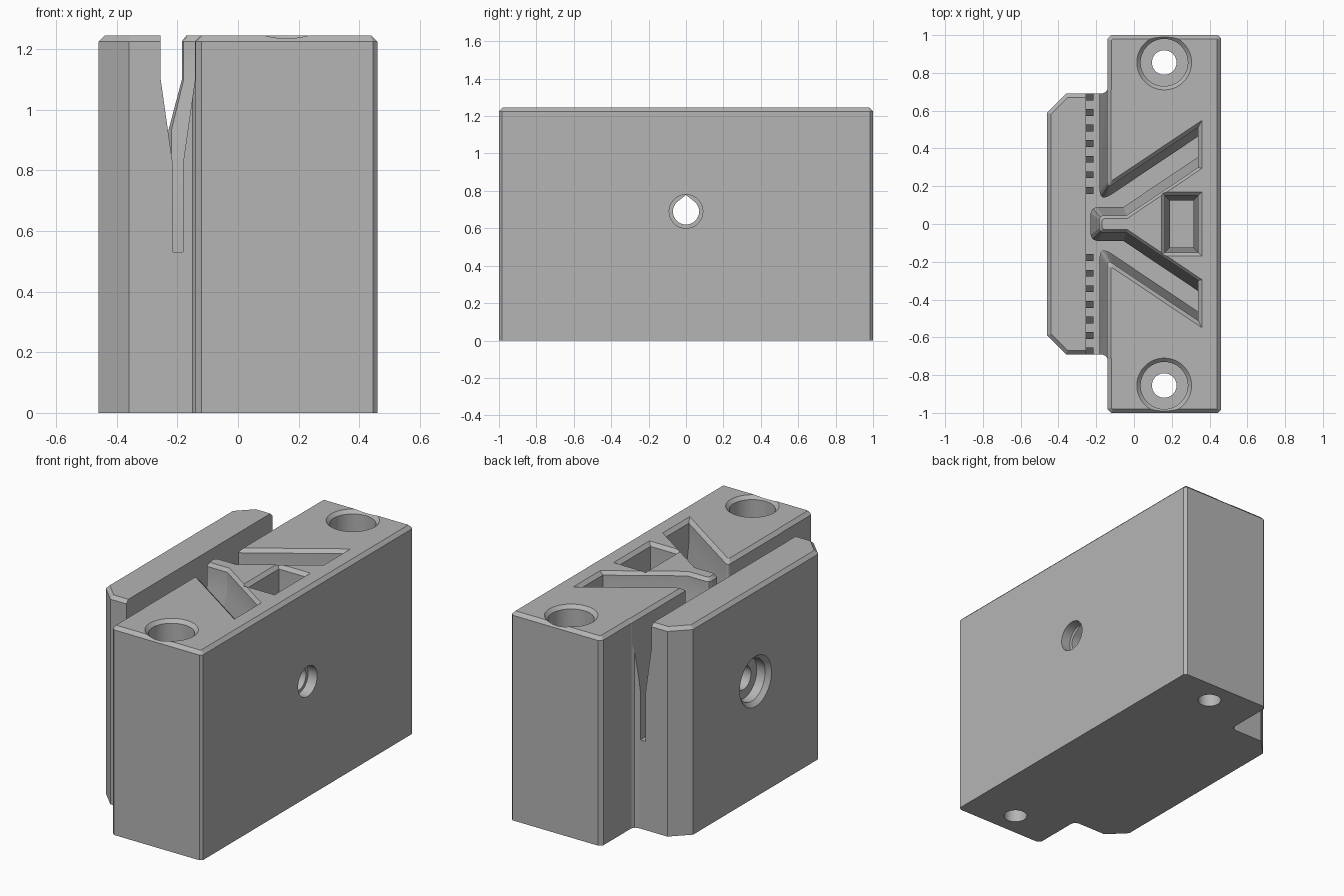
import bpy, bmesh, math

cube = bpy.data.objects.get("Cube")
if cube:
    bpy.data.objects.remove(cube, do_unlink=True)

TOP = 1.245
RIM = TOP - 0.02

mat = bpy.data.materials.new("plain_grey")
mat.use_nodes = True
grey = (0.46, 0.46, 0.46, 1)
mat.diffuse_color = grey
mat.node_tree.nodes["Principled BSDF"].inputs["Base Color"].default_value = grey


def loft(name, rings):
    """Closed solid through rings of equal point count."""
    bm = bmesh.new()
    loops = [[bm.verts.new(p) for p in ring] for ring in rings]
    n = len(loops[0])
    for a, b in zip(loops, loops[1:]):
        for i in range(n):
            j = (i + 1) % n
            bm.faces.new((a[i], a[j], b[j], b[i]))
    bm.faces.new(loops[0][::-1])
    bm.faces.new(loops[-1])
    bmesh.ops.recalc_face_normals(bm, faces=bm.faces)
    mesh = bpy.data.meshes.new(name)
    bm.to_mesh(mesh)
    bm.free()
    ob = bpy.data.objects.new(name, mesh)
    bpy.context.collection.objects.link(ob)
    mesh.materials.append(mat)
    return ob


def level(points, z):
    return [(x, y, z) for x, y in points]


def mirror_y(half):
    """Complete an outline whose first half runs from y = 0 towards +y."""
    return half + [(x, -y) for x, y in reversed(half)]


def cut(target, cutter):
    cutter.hide_render = True
    mod = target.modifiers.new("cut", 'BOOLEAN')
    mod.operation = 'DIFFERENCE'
    mod.solver = 'EXACT'
    mod.object = cutter
    bpy.context.view_layer.objects.active = target
    bpy.ops.object.modifier_apply(modifier=mod.name)
    bpy.data.objects.remove(cutter, do_unlink=True)


def circle(r, n=48):
    return [(r * math.cos(2 * math.pi * i / n), r * math.sin(2 * math.pi * i / n)) for i in range(n)]


def bore_z(x, y, profile):
    return loft("screw_bore", [[(x + u, y + v, z) for u, v in circle(r)] for r, z in profile])


def bore_x(z, profile):
    return loft("clamp_bore", [[(x, u, z + v) for u, v in circle(r)] for r, x in profile])


# Body: wide block with a chamfered jaw at its right side
outline = mirror_y([(-0.46, 0.59), (-0.36, 0.69), (-0.17, 0.69), (-0.15, 0.698),
                    (-0.14, 0.715), (-0.14, 0.98), (-0.12, 1), (0.445, 1), (0.46, 0.985)])
body = loft("clamp_body", [level(outline, 0), level(outline, TOP)])
bm = bmesh.new()
bm.from_mesh(body.data)
rim = [e for e in bm.edges if all(v.co.z > TOP - 0.001 for v in e.verts)]
bmesh.ops.bevel(bm, geom=rim, offset=0.02, segments=1, affect='EDGES')
bm.to_mesh(body.data)
bm.free()


# Trough: jaw slot that opens into a wedge-shaped recess
def trough_ring(d):
    slope, x0 = 0.67, -0.142 + d
    y0 = 0.284 + 1.2 * d + slope * x0
    t = 0.03 - 0.9 * d
    xe = 0.34 + max(d, 0)
    a, c, b = (x0, y0 + t), (x0, y0), (x0 + t, y0 + slope * t)
    arc = []
    for i in range(7):
        k = i / 6
        arc.append(tuple((1 - k) ** 2 * p + 2 * k * (1 - k) * q + k * k * r
                         for p, q, r in zip(a, c, b)))
    end = (xe, 0.284 + 1.2 * d + slope * xe)
    return mirror_y([(-0.255, 0.74), (x0, 0.74)] + arc + [end])


trough = loft("trough", [level(trough_ring(d), z) for z, d in
                         ((0.53, -0.04), (0.82, -0.04), (1.1, 0), (RIM, 0), (TOP, 0.02), (TOP + 0.02, 0.04))])


# Island left standing in the trough: a nose that forks into two arms
def island_ring(e):
    h, nose, c = 0.045 + e, -0.185 - e, 0.02 + 0.3 * e
    bend = -0.04 - 0.35 * e
    return mirror_y([(nose, h - c), (nose + 0.3 * c, h - 0.3 * c), (nose + c, h),
                     (bend, h), (0.5, h + 0.67 * (0.5 - bend))])


cut(trough, loft("island", [level(island_ring(e), z) for z, e in
                            ((0.4, 0.045), (0.93, 0.045), (1.1, 0), (RIM, 0), (TOP, -0.015), (TOP + 0.03, -0.034))]))

# Gripping ribs along the jaw
rib_profile = [(-0.28, 0.4), (-0.215, 0.4), (-0.215, 0.82), (-0.255, 1.1), (-0.28, 1.275)]
for side in (1, -1):
    for i in range(7):
        y0 = 0.16 + 0.0825 * i
        y1 = 0.78 if i == 6 else y0 + 0.036
        cut(trough, loft("rib", [[(x, side * y, z) for x, z in rib_profile] for y in (y0, y1)]))
cut(body, trough)


# Nut pocket
def pocket_ring(d):
    return mirror_y([(0.19 - d, 0.125 + d), (0.315 + d, 0.125 + d)])


cut(body, loft("nut_pocket", [level(pocket_ring(d), z) for z, d in
                              ((0.55, 0), (0.82, 0), (1.1, 0.025), (RIM, 0.025), (TOP, 0.045), (TOP + 0.02, 0.065))]))

# Vertical counterbored screw holes
for side in (1, -1):
    cut(body, bore_z(0.16, side * 0.855, ((0.065, -0.1), (0.065, 0.6), (0.125, 0.6),
                                          (0.125, RIM), (0.145, TOP), (0.165, TOP + 0.02))))

# Cross hole with a peaked top and a counterbore on each side
tear = [(u, v) for u, v in circle(0.07) if v < 0.05]
peak = next(i for i, p in enumerate(tear) if p[0] < 0)
left_arc = max(range(len(tear)), key=lambda i: tear[i][1] if tear[i][0] < 0 else -1)
tear.insert(left_arc, (0, 0.088))
cut(body, loft("cross_hole", [[(x, u, 0.69 + v) for u, v in tear] for x in (-0.6, 0.6)]))
cut(body, bore_x(0.69, ((0.09, 0.4), (0.09, 0.6))))
cut(body, bore_x(0.69, ((0.17, -0.48), (0.15, -0.46), (0.125, -0.435), (0.125, -0.38))))

# Smooth the bores, keep the edges crisp
bpy.ops.object.select_all(action='DESELECT')
body.select_set(True)
bpy.context.view_layer.objects.active = body
bpy.ops.object.shade_smooth_by_angle(angle=math.radians(20))
